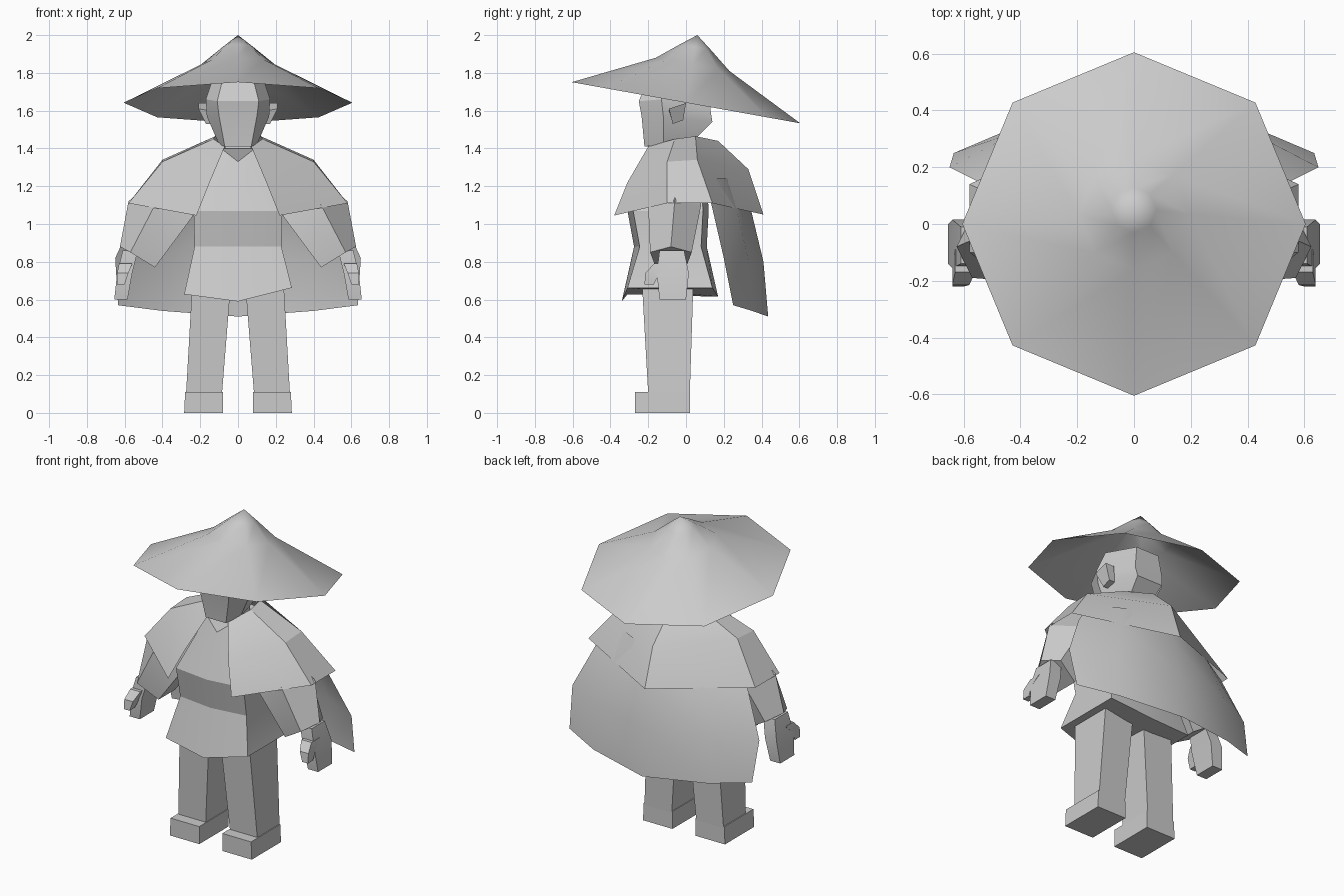
import bpy, bmesh, math


def loft(name, rings, closed=True, cap=True, angle=20):
    """Skin a list of equal-length point rows; a one-point row becomes a tip."""
    bm = bmesh.new()
    rows = [[bm.verts.new(p) for p in r] for r in rings]
    for a, b in zip(rows, rows[1:]):
        n = max(len(a), len(b))
        for i in range(n if closed else n - 1):
            j = (i + 1) % n
            if len(b) == 1:
                bm.faces.new((a[i], a[j], b[0]))
            else:
                bm.faces.new((a[i], a[j], b[j], b[i]))
    if cap:
        for r in (rows[0], rows[-1]):
            if len(r) > 2:
                bm.faces.new(r)
    bmesh.ops.recalc_face_normals(bm, faces=bm.faces[:])
    me = bpy.data.meshes.new(name)
    bm.to_mesh(me)
    bm.free()
    for p in me.polygons:
        p.use_smooth = True
    me.set_sharp_from_angle(angle=math.radians(angle))
    ob = bpy.data.objects.new(name, me)
    bpy.context.collection.objects.link(ob)
    return ob


def sym(half):
    """Complete a half outline (front to back, x >= 0) with its mirror image."""
    return half + [(-x, y, z) for x, y, z in reversed(half) if x > 0]


def rect(x0, x1, y0, y1, z):
    return [(x0, y0, z), (x1, y0, z), (x1, y1, z), (x0, y1, z)]


def pair(name, rings):
    """The same lofted part on both sides."""
    for side, s in (("right", 1), ("left", -1)):
        loft(side + "_" + name, [[(s * x, y, z) for x, y, z in r] for r in rings])


# Hat: tilted open eight-sided cone
def hat_ring(r, cy, z):
    pts = []
    for i in range(8):
        a = i * math.pi / 4
        dy = r * math.sin(a)
        pts.append((r * math.cos(a), cy + dy, z - 0.18 * dy))
    return pts


loft("hat", [hat_ring(0.605, 0, 1.642), hat_ring(0.195, 0.035, 1.845),
             hat_ring(0.08, 0.05, 1.938), [(0, 0.06, 2.0)]], cap=False, angle=80)

# Head, neck and ears
loft("head", [
    sym([(0.07, -0.22, 1.41), (0.10, -0.12, 1.42), (0.07, 0.03, 1.43)]),
    sym([(0.10, -0.235, 1.57), (0.165, -0.12, 1.57), (0.09, 0.14, 1.54)]),
    sym([(0.11, -0.25, 1.65), (0.17, -0.13, 1.66), (0.10, 0.13, 1.60)]),
    sym([(0.08, -0.20, 1.77), (0.13, -0.10, 1.78), (0.08, 0.12, 1.74)])])
loft("neck", [rect(-0.07, 0.07, -0.17, 0.02, 1.34), rect(-0.07, 0.07, -0.15, 0.02, 1.45)])
pair("ear", [
    [(0.13, -0.07, 1.53), (0.17, -0.07, 1.53), (0.17, -0.015, 1.55), (0.13, -0.015, 1.55)],
    [(0.15, -0.09, 1.60), (0.21, -0.09, 1.61), (0.21, 0.0, 1.64), (0.15, 0.0, 1.64)]])


# Tunic: belted body with a flared, slightly lopsided hem
def tunic_ring(w, front, back, z, drop_front=0, drop_back=0, lean=0):
    ring = sym([(0, front - 0.03, z - drop_front), (w, front, z),
                (w, back, z), (0, back + 0.03, z - drop_back)])
    return [(x, y, zz + lean * x) for x, y, zz in ring]


loft("tunic", [tunic_ring(0.285, -0.31, 0.14, 0.645, 0.055, 0.03, 0.06),
               tunic_ring(0.23, -0.245, 0.08, 0.88),
               tunic_ring(0.235, -0.28, 0.09, 1.07),
               tunic_ring(0.09, -0.18, 0.07, 1.40, 0.07)])

# Shoulder mantle: open at the front
loft("mantle", [
    sym([(0.07, -0.20, 1.41), (0.13, -0.06, 1.45), (0.12, 0.05, 1.465), (0, 0.17, 1.44)]),
    sym([(0.15, -0.31, 1.22), (0.40, -0.10, 1.33), (0.40, 0.06, 1.34), (0, 0.33, 1.29)]),
    sym([(0.22, -0.38, 1.045), (0.58, -0.10, 1.11), (0.58, 0.14, 1.11), (0, 0.41, 1.05)])],
    closed=False, cap=False, angle=22)

# Long cape hanging behind
loft("cape", [
    sym([(0.42, 0.10, 1.24), (0.25, 0.20, 1.24), (0, 0.30, 1.24)]),
    sym([(0.53, 0.14, 1.08), (0.32, 0.27, 1.07), (0, 0.35, 1.05)]),
    sym([(0.65, 0.20, 0.82), (0.40, 0.33, 0.81), (0, 0.41, 0.80)]),
    sym([(0.635, 0.25, 0.57), (0.40, 0.35, 0.54), (0, 0.435, 0.51)])],
    closed=False, cap=False, angle=60)

# Sleeves, hands and thumbs
pair("sleeve", [
    [(0.37, -0.05, 1.30), (0.30, -0.13, 1.27), (0.16, -0.12, 1.24), (0.16, 0.05, 1.24), (0.30, 0.07, 1.27)],
    [(0.58, -0.06, 1.12), (0.44, -0.20, 1.10), (0.24, -0.17, 1.04), (0.24, 0.06, 1.04), (0.44, 0.08, 1.10)],
    [(0.625, -0.08, 0.88), (0.57, -0.19, 0.85), (0.44, -0.16, 0.77), (0.44, 0.0, 0.77), (0.57, 0.03, 0.85)]])
pair("hand", [rect(0.53, 0.61, -0.14, -0.01, 0.86),
              rect(0.56, 0.64, -0.155, 0.015, 0.74),
              rect(0.585, 0.655, -0.14, 0.0, 0.60)])
pair("thumb", [rect(0.56, 0.63, -0.17, -0.09, 0.79),
               rect(0.58, 0.64, -0.215, -0.14, 0.74),
               rect(0.60, 0.64, -0.22, -0.17, 0.68)])

# Legs and feet
pair("leg", [rect(0.085, 0.275, -0.20, 0.02, 0.10), rect(0.035, 0.24, -0.235, 0.04, 0.72)])
pair("foot", [rect(0.08, 0.285, -0.27, 0.02, 0.0), rect(0.08, 0.28, -0.27, 0.02, 0.11)])
